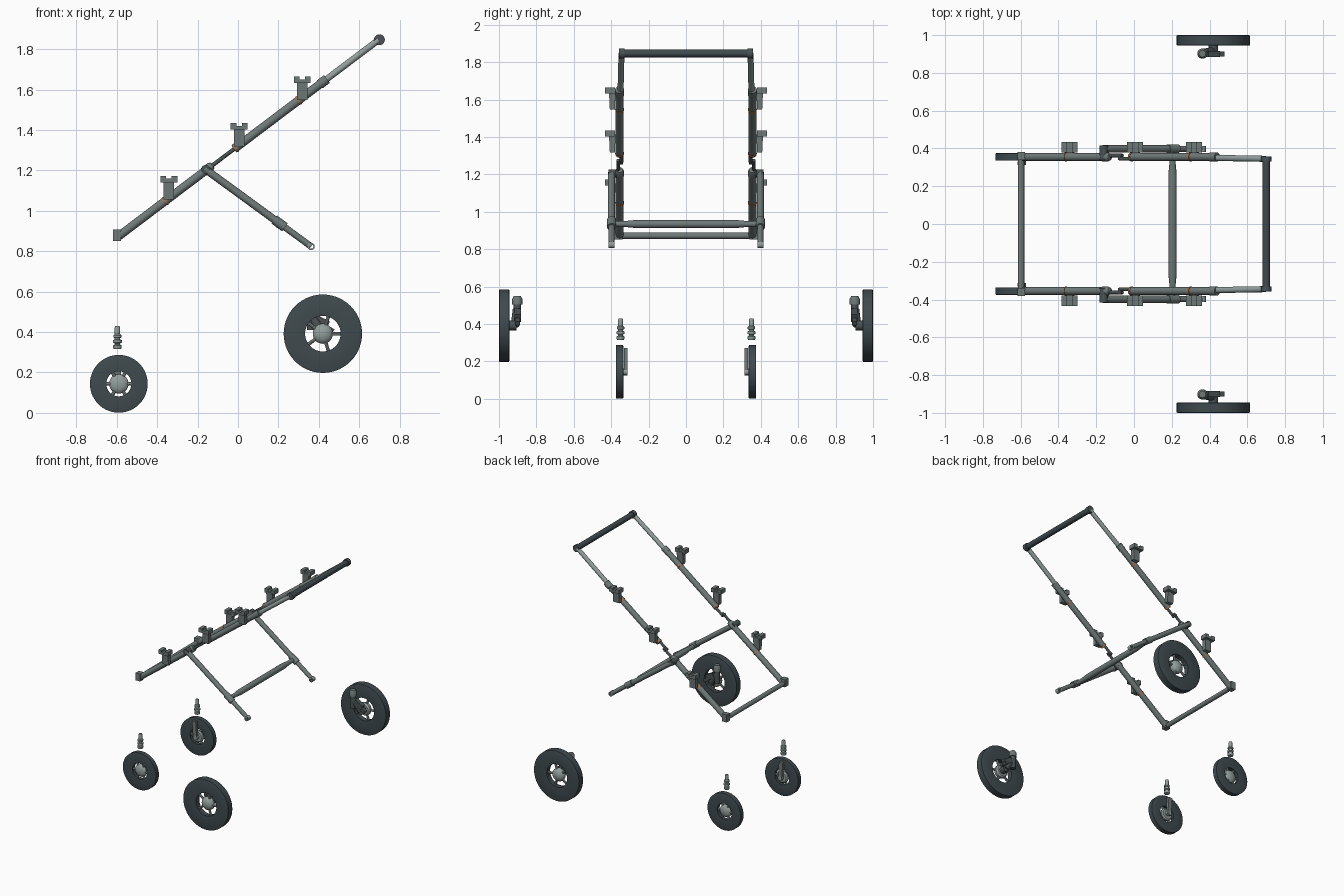
import bpy, bmesh, math
from mathutils import Vector, Matrix

cube = bpy.data.objects.get("Cube")
if cube:
    bpy.data.objects.remove(cube, do_unlink=True)


def material(name, rgb):
    m = bpy.data.materials.new(name)
    m.use_nodes = True
    m.diffuse_color = (*rgb, 1)
    m.node_tree.nodes["Principled BSDF"].inputs["Base Color"].default_value = (*rgb, 1)
    return m


STEEL = material("grey_steel", (0.16, 0.195, 0.19))
LIGHT = material("light_metal", (0.29, 0.345, 0.34))
RUBBER = material("dark_rubber", (0.05, 0.068, 0.076))
JOINT = material("dark_joint", (0.07, 0.085, 0.09))
ORANGE = material("orange_clip", (0.5, 0.16, 0.04))
made = []


def finish(name, bm, mat):
    bmesh.ops.recalc_face_normals(bm, faces=bm.faces)
    me = bpy.data.meshes.new(name)
    bm.to_mesh(me)
    bm.free()
    me.materials.append(mat)
    ob = bpy.data.objects.new(name, me)
    bpy.context.collection.objects.link(ob)
    made.append(ob)
    return ob


def lathe(name, origin, axis, profile, mat, sides=24, closed=False):
    """Turn (radius, distance) pairs about an axis; open profiles get end caps."""
    bm = bmesh.new()
    rings = []
    for r, t in profile:
        rings.append([bm.verts.new((r * math.cos(a), r * math.sin(a), t))
                      for a in (2 * math.pi * i / sides for i in range(sides))])
    pairs = list(zip(rings, rings[1:]))
    if closed:
        pairs.append((rings[-1], rings[0]))
    for a, b in pairs:
        for i in range(sides):
            j = (i + 1) % sides
            bm.faces.new((a[i], a[j], b[j], b[i]))
    if not closed:
        bm.faces.new(rings[0])
        bm.faces.new(rings[-1])
    turn = Vector(axis).to_track_quat('Z', 'Y').to_matrix().to_4x4()
    bm.transform(Matrix.Translation(origin) @ turn)
    return finish(name, bm, mat)


def tube(name, p, q, r, mat, sides=20):
    d = Vector(q) - Vector(p)
    return lathe(name, p, d, [(r, 0), (r, d.length)], mat, sides)


def box(name, center, size, mat, tilt=0, taper=1):
    bm = bmesh.new()
    bmesh.ops.create_cube(bm, size=1)
    for v in bm.verts:
        if v.co.z < 0:
            v.co.y *= taper
    bm.transform(Matrix.Translation(center) @ Matrix.Rotation(tilt, 4, 'Y')
                 @ Matrix.Diagonal((*size, 1)))
    return finish(name, bm, mat)


def beam(x, y):
    """Point on the sloping side rail."""
    return Vector((x, y, 0.87 + 0.755 * (x + 0.597)))


def leg(t, y):
    """Point on the support leg, t from pivot to foot."""
    return Vector((-0.16, y, 1.205)).lerp(Vector((0.37, y, 0.818)), t)


def wheel(label, x, y, z, radius, half, hole, hub, spokes, s):
    c = Vector((x, y, z))
    lathe(label + "_tyre", c, (0, 1, 0),
          [(hole, -half * .72), (radius * .97, -half), (radius, -half * .9),
           (radius, half * .9), (radius * .97, half), (hole, half * .72)],
          RUBBER, 56, True)
    # domed hub, fullest on the outer side
    lathe(label + "_hub", c, (0, s, 0),
          [(hub * .8, -half * .9), (hub, -half * .5), (hub, 0), (hub * .9, half * .4),
           (hub * .6, half * .75), (hub * .2, half * .95)], LIGHT, 28)
    for i in range(spokes):
        a = 2 * math.pi * i / spokes
        d = Vector((math.cos(a), 0, math.sin(a)))
        tube(label + "_spoke", c + d * hub * .8, c + d * (hole + .006), .009, LIGHT, 10)


for s, side in ((1, "left"), (-1, "right")):
    y, yl = s * .355, s * .398

    # folding side rail: lower tube, hinge link, upper tube, telescopic tube
    tube(side + "_lower_rail", beam(-.597, y), beam(-.14, y), .021, STEEL)
    lathe(side + "_rail_end", beam(-.145, y), beam(1, 0) - beam(0, 0),
          [(.023, -.03), (.023, .01), (.018, .022), (.008, .027)], STEEL)
    tube(side + "_hinge_link", beam(-.15, s * .362), beam(-.06, s * .362), .010, JOINT, 12)
    tube(side + "_hinge_pin", beam(-.075, s * .372), beam(-.075, s * .338), .010, JOINT, 12)
    tube(side + "_hinge_hook", beam(-.075, s * .345), beam(0, s * .345), .010, JOINT, 12)
    tube(side + "_upper_rail", beam(-.02, y), beam(.425, y), .021, STEEL)
    tube(side + "_rail_collar", beam(.405, y), beam(.44, y), .024, STEEL)
    tube(side + "_handle_tube", beam(.43, s * .35), beam(.695, s * .345), .016, LIGHT)
    box(side + "_rail_foot", (-.598, s * .36, .88), (.04, .042, .058), STEEL)
    tube(side + "_handle_cap", (.7, s * .33, 1.847), (.7, s * .358, 1.847), .027, JOINT)

    # seat mounts standing on the outside of the rail
    for x, top in ((-.342, 1.172), (.006, 1.434), (.318, 1.664)):
        yb = s * .394
        box(side + "_mount_post", (x, yb, top - .068), (.052, .036, .095), STEEL, taper=.75)
        box(side + "_mount_plate", (x, s * .406, top - .022), (.084, .054, .018), STEEL)
        for k in (-1, 1):
            box(side + "_mount_horn", (x + k * .028, s * .406, top - .007),
                (.028, .054, .015), STEEL)
        clip = beam(x - .018, y)
        d = (beam(1, 0) - beam(0, 0)).normalized() * .004
        tube(side + "_rail_clip", clip - d, clip + d, .0235, ORANGE)

    # support leg with pivot, collar and open foot
    tube(side + "_leg_pivot", leg(0, s * .34), leg(0, s * .415), .022, JOINT)
    tube(side + "_leg_upper", leg(-.01, yl), leg(.69, yl), .019, STEEL)
    tube(side + "_leg_sleeve", leg(.64, yl), leg(.74, yl), .024, STEEL)
    tube(side + "_leg_lower", leg(.72, yl), leg(.985, yl), .016, STEEL)
    lathe(side + "_leg_foot", leg(.985, yl), (0, 1, 0),
          [(.011, -.016), (.018, -.016), (.018, .016), (.011, .016)], LIGHT, 20, True)

    # rear wheel and its inboard axle bracket
    wheel(side + "_rear_wheel", .42, s * .972, .392, .194, .028, .088, .05, 5, s)
    tube(side + "_axle", (.42, s * .955, .392), (.42, s * .905, .392), .026, JOINT)
    tube(side + "_axle_arm", (.42, s * .915, .392), (.365, s * .905, .475), .022, JOINT)
    tube(side + "_leg_socket", (.362, s * .902, .41), (.362, s * .902, .53), .021, JOINT)
    lathe(side + "_socket_cap", (.362, s * .902, .505), (0, 0, 1),
          [(.027, 0), (.027, .03), (.018, .046)], STEEL)
    box(side + "_brake_block", (.415, s * .9, .45), (.07, .034, .04), JOINT, .5)
    box(side + "_brake_pedal", (.45, s * .9, .415), (.05, .026, .025), JOINT, .5)

    # front wheel, single-sided fork and swivel stem
    wheel(side + "_front_wheel", -.59, y, .144, .143, .02, .062, .048, 6, s)
    tube(side + "_fork_axle", (-.59, s * .345, .144), (-.59, s * .312, .144), .018, LIGHT)
    box(side + "_fork_arm", (-.595, s * .322, .2), (.032, .02, .14), STEEL, -.07)
    lathe(side + "_swivel_stem", (-.597, s * .35, .316), (0, 0, 1),
          [(.018, 0), (.021, .006), (.021, .018), (.014, .022), (.014, .028),
           (.022, .032), (.022, .044), (.014, .048), (.014, .054), (.02, .058),
           (.02, .068), (.014, .074), (.014, .105), (.011, .113)], LIGHT)

# cross members
tube("front_bar", (-.598, -.36, .872), (-.598, .36, .872), .017, STEEL)
tube("handle_grip", (.7, -.345, 1.847), (.7, .345, 1.847), .021, RUBBER)
lathe("leg_crossbar", (.204, -.385, .935), (0, 1, 0),
      [(.016, 0), (.016, .06), (.022, .12), (.022, .65), (.016, .71), (.016, .77)], STEEL)

# smooth round surfaces, keep hard edges
bpy.ops.object.select_all(action='DESELECT')
for ob in made:
    ob.select_set(True)
bpy.context.view_layer.objects.active = made[0]
bpy.ops.object.shade_smooth_by_angle(angle=math.radians(35))
